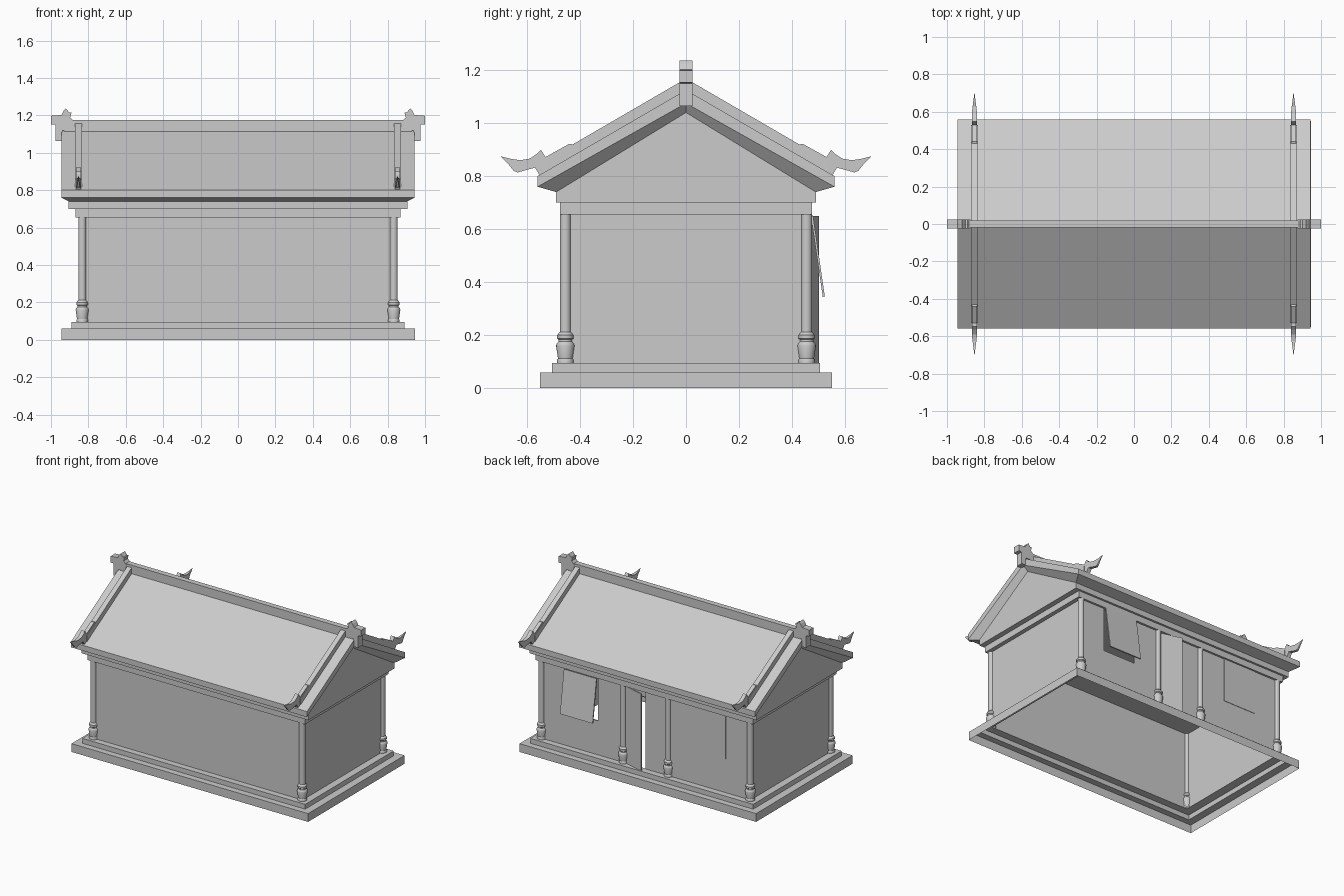
import bpy, bmesh, math
from mathutils import Matrix, Vector

cube = bpy.data.objects.get("Cube")
if cube:
    bpy.data.objects.remove(cube, do_unlink=True)

GREY = (0.6, 0.6, 0.6, 1)
stone = bpy.data.materials.new("light_grey")
stone.use_nodes = True
stone.diffuse_color = GREY
stone.node_tree.nodes["Principled BSDF"].inputs["Base Color"].default_value = GREY


def finish(name, bm, smooth=False):
    bmesh.ops.recalc_face_normals(bm, faces=bm.faces)
    mesh = bpy.data.meshes.new(name)
    bm.to_mesh(mesh)
    bm.free()
    mesh.materials.append(stone)
    obj = bpy.data.objects.new(name, mesh)
    bpy.context.collection.objects.link(obj)
    if smooth:
        bpy.ops.object.select_all(action='DESELECT')
        obj.select_set(True)
        bpy.context.view_layer.objects.active = obj
        bpy.ops.object.shade_smooth_by_angle(angle=math.radians(35))
    return obj


def box(name, x0, x1, y0, y1, z0, z1):
    bm = bmesh.new()
    size = Matrix.Diagonal((x1 - x0, y1 - y0, z1 - z0, 1))
    mid = Matrix.Translation(((x0 + x1) / 2, (y0 + y1) / 2, (z0 + z1) / 2))
    bmesh.ops.create_cube(bm, size=1, matrix=mid @ size)
    return finish(name, bm)


def prism(name, profile, place, depth_vec):
    """Extrude a 2D profile; place maps each point to 3D."""
    bm = bmesh.new()
    face = bm.faces.new([bm.verts.new(place(a, b)) for a, b in profile])
    new = bmesh.ops.extrude_face_region(bm, geom=[face])["geom"]
    bmesh.ops.translate(bm, vec=depth_vec,
                        verts=[v for v in new if isinstance(v, bmesh.types.BMVert)])
    return finish(name, bm)


def loft(bm, rings, closed):
    rows = [[bm.verts.new(p) for p in ring] for ring in rings]
    for a, b in zip(rows, rows[1:]):
        n = len(a)
        for i in range(n if closed else n - 1):
            j = (i + 1) % n
            bm.faces.new((a[i], a[j], b[j], b[i]))
    return rows


# Stepped plinth, open underneath
steps = [(.945, .55, 0), (.945, .55, .06), (.89, .505, .06), (.89, .505, .095), (.833, .455, .095)]
bm = bmesh.new()
loft(bm, [[(-x, -y, z), (x, -y, z), (x, y, z), (-x, y, z)] for x, y, z in steps], True)
finish("plinth", bm)

# Walls: three plain, back one pieced around its openings
PX, PY, LOW, TOP, T = .833, .455, .095, .66, .005
SILL, W0, W1, DOOR = .34, .38, .64, .155
box("front_wall", -PX, PX, -PY - T, -PY + T, LOW, TOP)
for side, s in (("left", 1), ("right", -1)):
    box(side + "_wall", s * PX - T, s * PX + T, -PY, PY, LOW, TOP)
    for part, a, b, top in (("inner", DOOR, W0, TOP), ("under_window", W0, W1, SILL),
                            ("outer", W1, PX, TOP)):
        x0, x1 = sorted((s * a, s * b))
        box(f"{side}_back_wall_{part}", x0, x1, PY - T, PY + T, LOW, top)

# Closed and open door leaves, closed and propped window shutters
box("closed_door", -DOOR, 0, PY - T, PY + T, LOW, TOP)
door = box("open_door", -DOOR, 0, -T, T, LOW, .65)
door.location = (DOOR, PY, 0)
door.rotation_euler.z = -math.radians(16)
box("closed_shutter", -W1, -W0, PY - T, PY + T + .003, SILL, TOP)
shutter = box("open_shutter", W0, W1, -.004, .004, -.31, 0)
shutter.location = (0, .475, .652)
shutter.rotation_euler.x = math.radians(8.3)

# Turned columns
turning = [(.031, .095), (.031, .107), (.028, .112), (.035, .16), (.033, .168), (.026, .176),
           (.026, .183), (.031, .187), (.031, .2), (.026, .207), (.021, .212), (.021, .66)]
columns = [(sx * PX, sy * PY) for sx in (-1, 1) for sy in (-1, 1)] + [(-.18, PY), (.18, PY)]
for k, (cx, cy) in enumerate(columns):
    bm = bmesh.new()
    turn = [math.tau * i / 20 for i in range(20)]
    loft(bm, [[(cx + r * math.cos(a), cy + r * math.sin(a), z) for a in turn]
              for r, z in turning], True)
    finish(f"column_{k + 1}", bm, smooth=True)

# Beam and gabled upper body
box("beam", -.868, .868, -.475, .475, .655, .702)
prism("gable_body", [(-.49, .7), (.49, .7), (.49, .74), (0, 1.04), (-.49, .74)],
      lambda y, z: (-.905, y, z), (1.81, 0, 0))

# Roof with sloping soffits
inner = (.905, .49, .74, 1.04)
under = (.943, .56, .76, 1.075)
upper = (.943, .56, .8, 1.125)


def gable_ring(s, spec):
    x, y, low, high = spec
    return [(s * x, -y, low), (s * x, 0, high), (s * x, y, low)]


bm = bmesh.new()
rows = loft(bm, [gable_ring(s, spec) for s, spec in
                 ((-1, inner), (-1, under), (-1, upper), (1, upper), (1, under), (1, inner))], False)
for e in (0, 2):
    a, b, c, d, f, g = [r[e] for r in rows]
    bm.faces.new((b, c, d, f))
    bm.faces.new((a, b, f, g))
finish("roof", bm)

# Main ridge and its end finials
box("main_ridge", -.93, .93, -.02, .02, 1.08, 1.175)
finial = [(1, 1.198), (1, 1.153), (.976, 1.15), (.976, 1.064), (.938, 1.064), (.938, 1.12),
          (.88, 1.12), (.874, 1.17), (.882, 1.175), (.897, 1.19), (.89, 1.217),
          (.902, 1.215), (.92, 1.237), (.932, 1.225), (.944, 1.202)]
for side, s in (("left", 1), ("right", -1)):
    prism(side + "_finial", finial, lambda x, z: (s * x, -.024, z), (0, .048, 0))

# Sloping ridges ending in upturned horns
horn = [(.43, .86), (.43, .92), (.44, .922), (.53, .872), (.547, .899), (.565, .882), (.59, .866),
        (.625, .86), (.66, .865), (.7, .875), (.67, .845), (.65, .82), (.635, .814),
        (.57, .832), (.55, .8)]
for side, sx in (("left", 1), ("right", -1)):
    for end, sy in (("front", -1), ("back", 1)):
        x = sx * .853
        prism(f"{side}_{end}_slope_ridge", [(0, 1.1), (0, 1.168), (.53, .86), (.53, .8)],
              lambda y, z: (x - .018, sy * y, z), (.036, 0, 0))
        obj = prism(f"{side}_{end}_horn", horn,
                    lambda y, z: (x - .014, sy * y, z), (.028, 0, 0))
        for v in obj.data.vertices:
            d = abs(v.co.y)
            if d > .6:
                v.co.x = x + (v.co.x - x) * max(.05, 1 - (d - .6) / .1)
